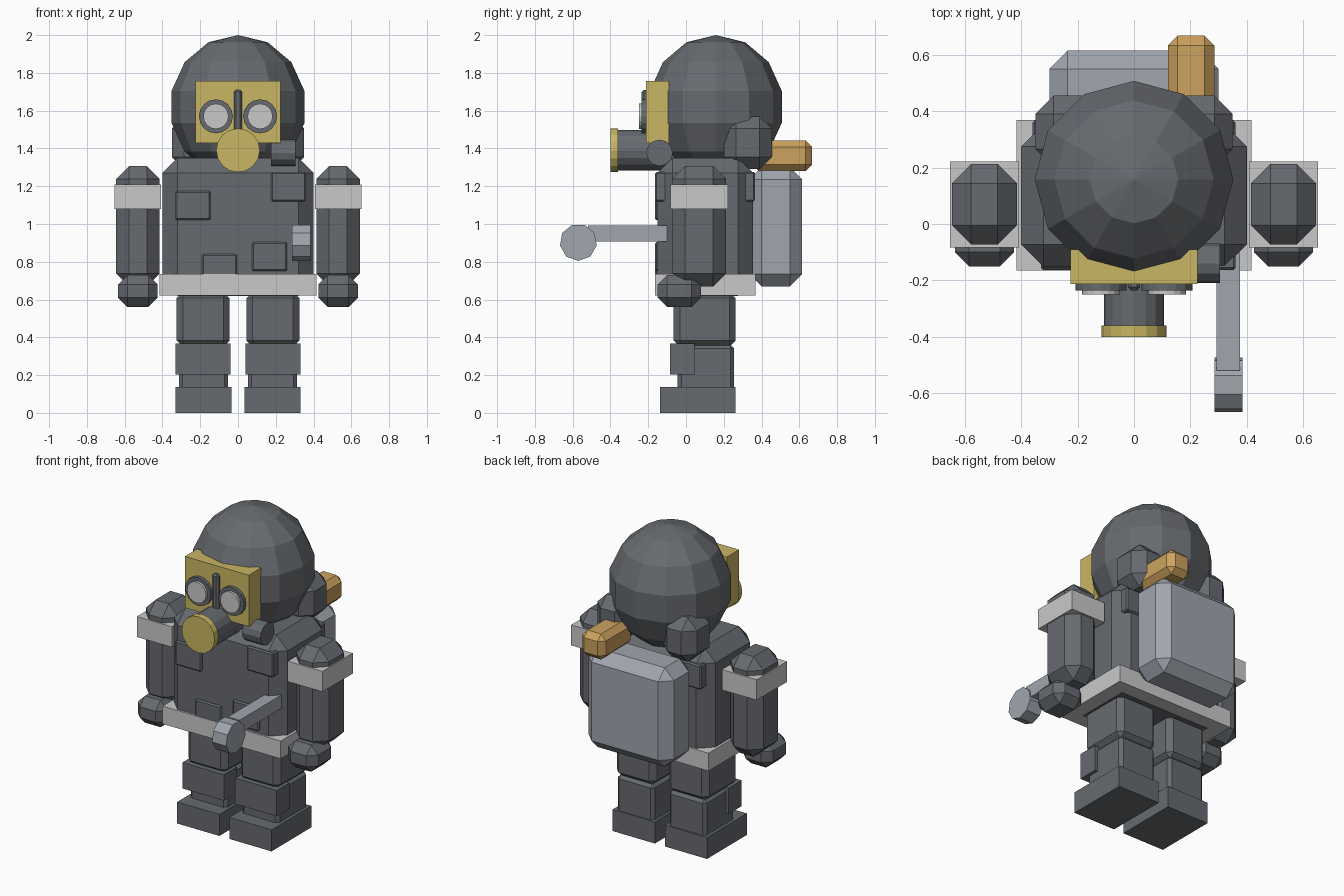
import bpy, bmesh, math
from mathutils import Matrix, Vector

if "Cube" in bpy.data.objects:
    bpy.data.objects.remove(bpy.data.objects["Cube"])


def material(name, r, g, b):
    m = bpy.data.materials.new(name)
    m.diffuse_color = (r, g, b, 1)
    m.use_nodes = True
    m.node_tree.nodes["Principled BSDF"].inputs["Base Color"].default_value = m.diffuse_color
    return m


DARK = material("dark grey", 0.133, 0.144, 0.159)
YELLOW = material("mask yellow", 0.584, 0.468, 0.127)
STEEL = material("blue grey", 0.352, 0.381, 0.429)
PALE = material("pale grey", 0.584, 0.584, 0.584)
ORANGE = material("orange", 0.604, 0.361, 0.112)


def finish(name, bm, mat):
    bmesh.ops.recalc_face_normals(bm, faces=bm.faces)
    me = bpy.data.meshes.new(name)
    bm.to_mesh(me)
    bm.free()
    me.materials.append(mat)
    ob = bpy.data.objects.new(name, me)
    bpy.context.collection.objects.link(ob)
    return ob


def box(name, x, y, z, mat=DARK, bevel=0.0):
    """Box from (min, max) ranges, with optional chamfered edges."""
    bm = bmesh.new()
    bmesh.ops.create_cube(bm, size=1)
    for v in bm.verts:
        v.co = Vector([r[0] + (r[1] - r[0]) * (c + 0.5) for r, c in zip((x, y, z), v.co)])
    if bevel:
        bmesh.ops.bevel(bm, geom=bm.edges[:], offset=bevel, segments=1,
                        affect='EDGES', profile=0.5)
    return finish(name, bm, mat)


def pair(name, x, y, z, mat=DARK, bevel=0.0):
    """The same box on both sides of the body."""
    box(name + "_right", x, y, z, mat, bevel)
    box(name + "_left", (-x[1], -x[0]), y, z, mat, bevel)


def cyl(name, axis, centre, span, radius, sides, mat=DARK):
    """Cylinder along x or y; centre gives the two other coordinates."""
    bm = bmesh.new()
    bmesh.ops.create_cone(bm, cap_ends=True, segments=sides, radius1=radius, radius2=radius,
                          depth=span[1] - span[0])
    mid = (span[0] + span[1]) / 2
    if axis == 'X':
        # rotate the first vertex to the top
        rot = Matrix.Rotation(math.pi / 2, 4, 'Y') @ Matrix.Rotation(math.pi / 2 * 2, 4, 'Z')
        loc = (mid, centre[0], centre[1])
        bm.transform(rot)
        if max(v.co.z for v in bm.verts) < radius * 0.999:
            bm.transform(Matrix.Rotation(math.pi / 2, 4, 'X'))
    else:
        bm.transform(Matrix.Rotation(math.pi / 2, 4, 'X'))
        loc = (centre[0], mid, centre[1])
    bm.transform(Matrix.Translation(loc))
    return finish(name, bm, mat)


# Head: low-poly helmet
bm = bmesh.new()
bmesh.ops.create_uvsphere(bm, u_segments=12, v_segments=7, radius=1)
bm.transform(Matrix.Translation((0, 0.158, 1.62)) @ Matrix.Diagonal((0.361, 0.358, 0.38, 1)))
finish("helmet", bm, DARK)

# Face mask, goggles and filter
box("face_mask", (-0.225, 0.225), (-0.213, -0.09), (1.43, 1.757), YELLOW)
for side, s in (("right", 1), ("left", -1)):
    cyl("goggle_rim_" + side, 'Y', (s * 0.117, 1.57), (-0.235, -0.18), 0.09, 16)
    cyl("goggle_lens_" + side, 'Y', (s * 0.117, 1.57), (-0.25, -0.19), 0.067, 16, PALE)
box("nose_bridge", (-0.022, 0.022), (-0.235, -0.19), (1.46, 1.71), DARK, 0.012)
cyl("filter_tube", 'Y', (0, 1.39), (-0.36, -0.05), 0.107, 16)
cyl("filter_cap", 'Y', (0, 1.39), (-0.4, -0.36), 0.116, 16, YELLOW)
cyl("jaw_canister", 'X', (-0.14, 1.377), (0.175, 0.305), 0.07, 12)

# Neck flaps behind the helmet
pair("neck_flap", (0.12, 0.35), (0.2, 0.455), (1.29, 1.57), DARK, 0.065)

# Torso, belt and pockets
box("torso", (-0.4, 0.4), (-0.152, 0.355), (0.62, 1.35), DARK, 0.08)
box("belt", (-0.416, 0.416), (-0.165, 0.368), (0.622, 0.735), PALE)
for i, (x0, z0) in enumerate(((-0.33, 1.02), (0.175, 1.12), (-0.19, 0.685), (0.075, 0.75))):
    box("front_pocket_%d" % (i + 1), (x0, x0 + 0.185), (-0.163, -0.1), (z0, z0 + 0.155), DARK, 0.008)
pair("back_pocket", (0.175, 0.36), (0.3, 0.366), (1.12, 1.275), DARK, 0.008)

# Arms, armbands and hands
pair("arm", (0.415, 0.645), (-0.073, 0.212), (0.67, 1.307), DARK, 0.068)
pair("armband", (0.408, 0.653), (-0.083, 0.222), (1.08, 1.21), PALE)
pair("hand", (0.425, 0.635), (-0.15, 0.08), (0.56, 0.73), DARK, 0.05)

# Legs, knee pads and boots
pair("thigh", (0.045, 0.325), (-0.065, 0.262), (0.35, 0.64), DARK, 0.033)
pair("shin", (0.052, 0.313), (-0.045, 0.255), (0.1, 0.36), DARK, 0.02)
pair("knee_pad", (0.04, 0.332), (-0.085, 0.045), (0.203, 0.368))
pair("boot", (0.035, 0.332), (-0.137, 0.263), (0, 0.137))

# Backpack with orange roll on top
box("backpack", (-0.3, 0.3), (0.335, 0.615), (0.67, 1.3), STEEL, 0.065)
box("backpack_roll", (0.12, 0.285), (0.35, 0.668), (1.28, 1.442), ORANGE, 0.035)

# Front lamp on its bar
box("lamp_bar", (0.293, 0.375), (-0.52, -0.1), (0.907, 0.992), STEEL)
cyl("lamp_disc", 'X', (-0.57, 0.903), (0.285, 0.384), 0.0985, 9, STEEL)
